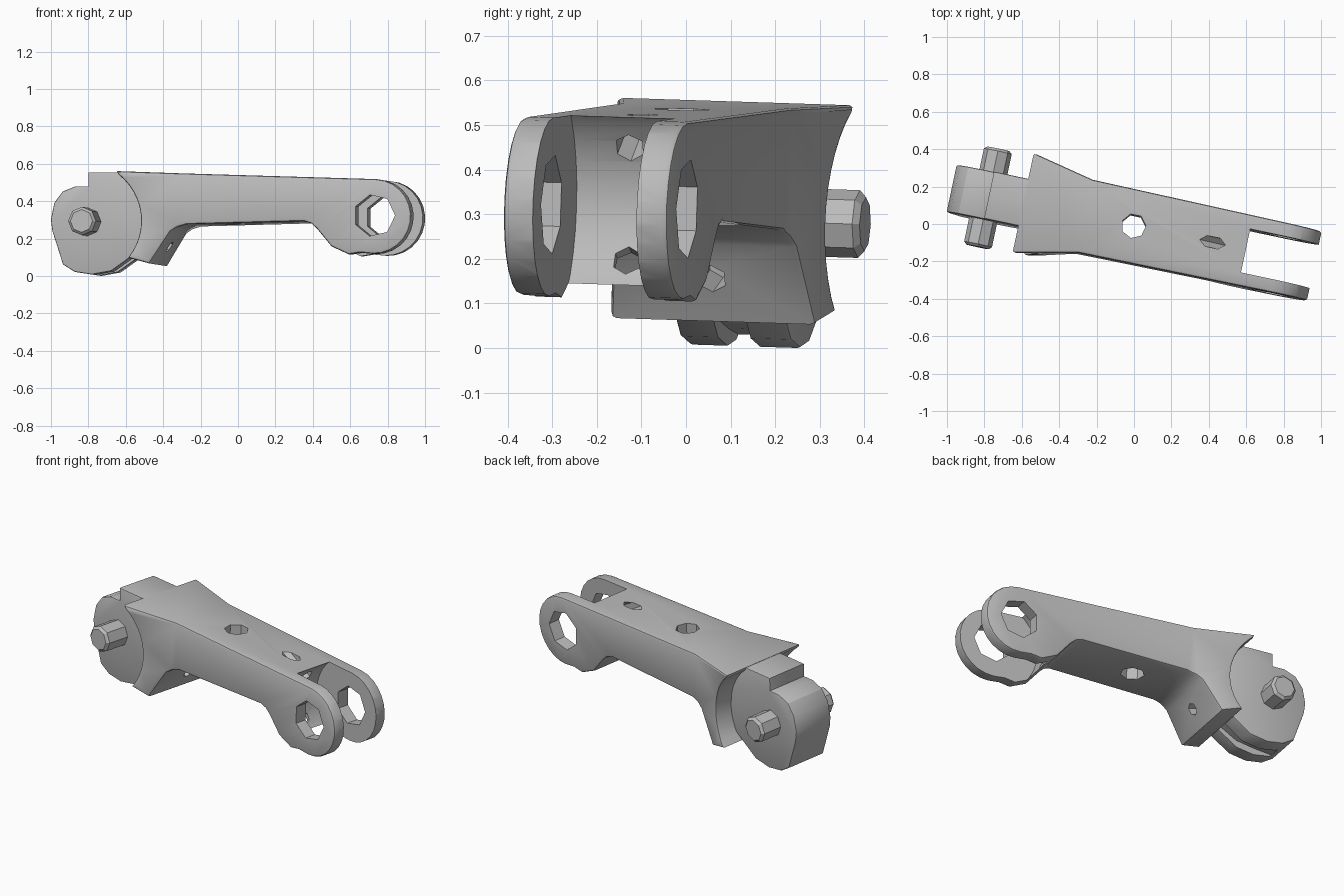
import bpy, bmesh
from math import sin, cos, radians, atan2
from mathutils import Matrix, Vector

cube = bpy.data.objects.get("Cube")
if cube:
    bpy.data.objects.remove(cube)

grey = bpy.data.materials.new("plain grey")
grey.use_nodes = True
colour = (0.5, 0.5, 0.5, 1)
grey.diffuse_color = colour
grey.node_tree.nodes["Principled BSDF"].inputs["Base Color"].default_value = colour

# The arm is built along x, then turned as a whole
POSE = (Matrix.Rotation(radians(-12), 4, 'Z') @ Matrix.Translation((0, 0, 0.4))
        @ Matrix.Rotation(radians(-1.8), 4, 'X') @ Matrix.Translation((0, 0, -0.405)))
KNUCKLE = (-0.793, 0.288)   # pivot centres as (x, z)
RING = (0.79, 0.315)
FLARE = -0.265              # the arm widens beyond this x


def arc(centre, r, start, end, n):
    """Points on an arc in the side plane, angles in degrees."""
    angles = [radians(start + (end - start) * i / (n - 1)) for i in range(n)]
    return [(centre[0] + r * cos(a), centre[1] + r * sin(a)) for a in angles]


def circle(centre, r, n):
    return arc(centre, r, 0, 360 - 360 / n, n)


def finish(bm, name):
    bmesh.ops.triangulate(bm, faces=bm.faces[:])
    bmesh.ops.recalc_face_normals(bm, faces=bm.faces)
    mesh = bpy.data.meshes.new(name)
    bm.to_mesh(mesh)
    bm.free()
    mesh.materials.append(grey)
    ob = bpy.data.objects.new(name, mesh)
    bpy.context.collection.objects.link(ob)
    return ob


def bevel_rim(bm, width):
    """Chamfer the edges where the two side faces meet the profile."""
    bmesh.ops.recalc_face_normals(bm, faces=bm.faces)
    bm.normal_update()
    rim = [e for e in bm.edges if len(e.link_faces) == 2
           and sum(abs(f.normal.y) > 0.7 for f in e.link_faces) == 1]
    bmesh.ops.bevel(bm, geom=rim, offset=width, segments=2, profile=0.5, affect='EDGES')


def slab(points, y0, y1):
    """Side profile extruded across the arm."""
    bm = bmesh.new()
    face = bm.faces.new([bm.verts.new((x, y0, z)) for x, z in points])
    out = bmesh.ops.extrude_face_region(bm, geom=[face])
    moved = [v for v in out["geom"] if isinstance(v, bmesh.types.BMVert)]
    bmesh.ops.translate(bm, verts=moved, vec=(0, y1 - y0, 0))
    # The extrusion keeps the starting face only if the solid needs it
    if not any(all(v not in moved for v in f.verts) for f in bm.faces):
        bmesh.ops.holes_fill(bm, edges=[e for e in bm.edges if e.is_boundary])
    return bm


def rod(name, a, b, r, sides, chamfer=0):
    """Straight prism from a to b, optionally with chamfered ends."""
    a, b = Vector(a), Vector(b)
    bm = bmesh.new()
    bmesh.ops.create_cone(bm, cap_ends=True, segments=sides, radius1=r, radius2=r,
                          depth=(b - a).length)
    if chamfer:
        caps = [e for f in bm.faces if len(f.verts) == sides for e in f.edges]
        bmesh.ops.bevel(bm, geom=caps, offset=chamfer, segments=1, affect='EDGES')
    turn = (b - a).to_track_quat('Z', 'Y').to_matrix().to_4x4()
    bm.transform(Matrix.Translation((a + b) / 2) @ turn)
    return finish(bm, name)


def cut(ob, cutter):
    """Subtract a cutter, trying the next solver if one leaves the mesh as it was."""
    bpy.context.view_layer.objects.active = ob
    before = len(ob.data.vertices)
    for solver in ('EXACT', 'FLOAT', 'MANIFOLD'):
        mod = ob.modifiers.new("cut", 'BOOLEAN')
        mod.operation, mod.solver, mod.object = 'DIFFERENCE', solver, cutter
        bpy.ops.object.modifier_apply(modifier=mod.name)
        if len(ob.data.vertices) != before:
            break
    bpy.data.objects.remove(cutter)


def radial_hole(centre, target, start, end):
    """Small hole cutter pointing away from a pivot."""
    a = atan2(target[1] - centre[1], target[0] - centre[0])
    ends = [(centre[0] + d * cos(a), -0.012, centre[1] + d * sin(a)) for d in (start, end)]
    return rod("hole_cutter", ends[0], ends[1], 0.034, 6)


# Arm body: bridge profile, hollowed at the flared end, round at the fork end
profile = [(-0.603, 0.555)] + arc(KNUCKLE, 0.318, 52, -38, 13)
profile += [(-0.43, 0.062), (-0.32, 0.235), (-0.285, 0.258), (-0.235, 0.273),
            (0.405, 0.29), (0.445, 0.277), (0.475, 0.25), (0.555, 0.155),
            (0.65, 0.112), (0.712, 0.122)]
profile += arc(RING, 0.2, -92, 88, 14)
bm = slab(profile, -0.208, 0.173)
bmesh.ops.bisect_plane(bm, geom=bm.verts[:] + bm.edges[:] + bm.faces[:],
                       plane_co=(FLARE, 0, 0), plane_no=(1, 0, 0))
for v in bm.verts:
    side = 1 if v.co.y > 0 else -1
    v.co.y += side * (0.21 * max(0, FLARE - v.co.x) + 0.008 * (0.8 - v.co.x))
bevel_rim(bm, 0.013)
body = finish(bm, "arm_body")

# Fork slot, ring eyes and drilled holes
cut(body, finish(slab(circle(RING, 0.272, 32), -0.138, 0.1), "slot_cutter"))
cut(body, finish(slab(circle((RING[0], 0.32), 0.113, 7), -0.5, 0.5), "eye_cutter"))
cut(body, rod("centre_cutter", (0, -0.015, 0), (0, -0.015, 0.8), 0.066, 7))
cut(body, radial_hole(RING, (0.44, 0.52), 0.2, 0.55))
cut(body, radial_hole(RING, (0.55, 0.2), 0.2, 0.5))
cut(body, radial_hole(KNUCKLE, (-0.36, 0.155), 0.28, 0.7))

# Knuckle: rounded slab with a square shoulder, grooved underneath
outline = [(-0.56, 0.553), (-0.79, 0.553), (-0.79, 0.478), (-0.86, 0.478), (-0.93, 0.45),
           (-0.975, 0.39), (-0.993, 0.3), (-0.985, 0.24), (-0.925, 0.06), (-0.86, 0.02),
           (-0.765, 0.006), (-0.66, 0.025), (-0.575, 0.085), (-0.5, 0.14),
           (-0.465, 0.25), (-0.48, 0.4)]
bm = slab(outline, -0.143, 0.114)
bevel_rim(bm, 0.008)
knuckle = finish(bm, "knuckle")
groove = slab([(-0.89, -0.1), (-0.89, 0.03), (-0.765, 0.045), (-0.66, 0.065),
               (-0.55, 0.13), (-0.4, 0.13), (-0.4, -0.1)], -0.055, 0.02)
cut(knuckle, finish(groove, "groove_cutter"))

# Pivot pin through the knuckle
x, z = KNUCKLE
pin = rod("pivot_pin", (x, -0.29, z), (x, 0.246, z), 0.076, 8, 0.014)

for ob in (body, knuckle, pin):
    ob.data.transform(POSE)
    bpy.ops.object.select_all(action='DESELECT')
    ob.select_set(True)
    bpy.context.view_layer.objects.active = ob
    bpy.ops.object.shade_smooth_by_angle(angle=radians(25))
low = min(v.co.z for ob in (body, knuckle, pin) for v in ob.data.vertices)
for ob in (body, knuckle, pin):
    ob.data.transform(Matrix.Translation((0, 0, -low)))
